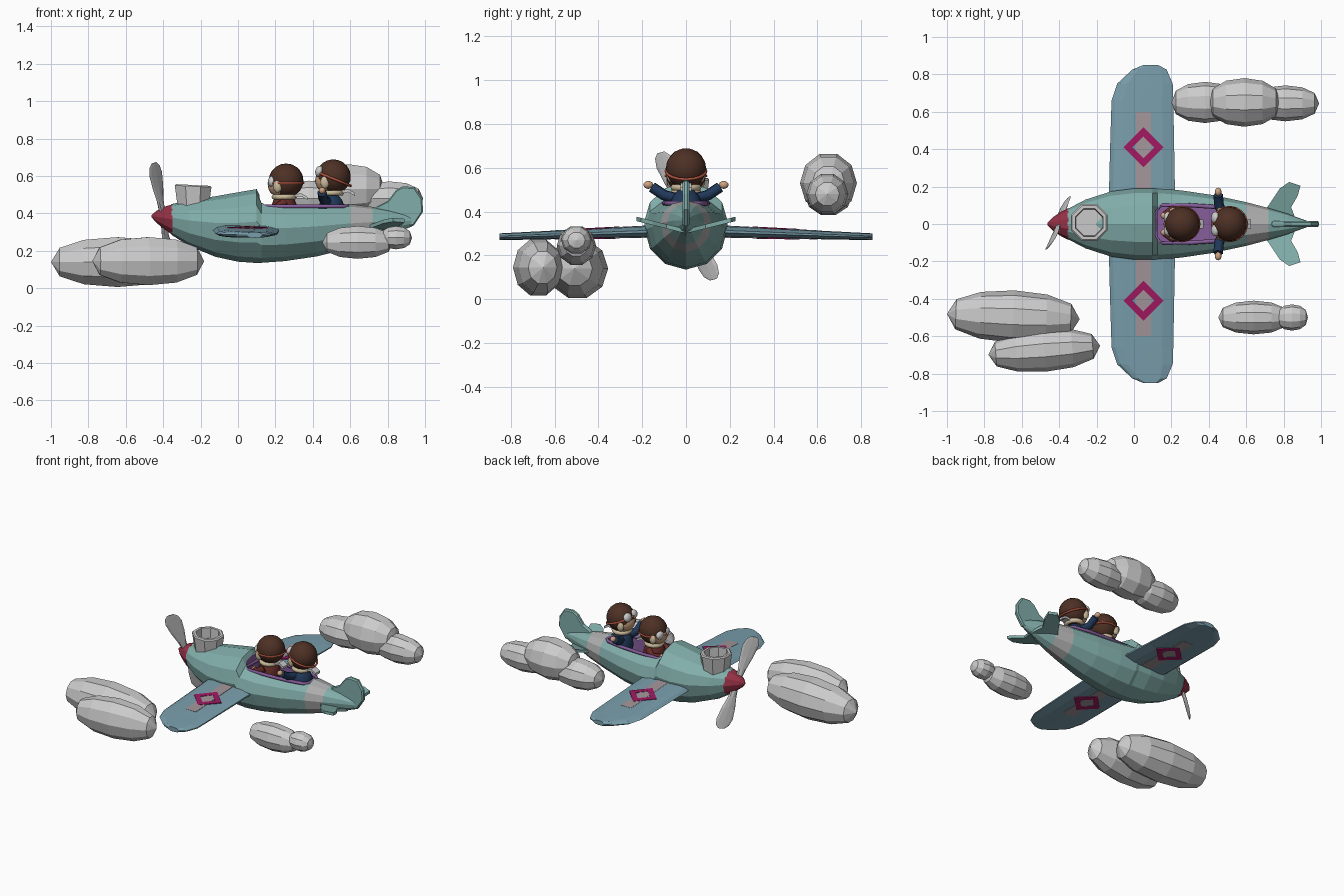
import bpy, bmesh
from math import sin, cos, pi
from mathutils import Vector as V, Matrix

if "Cube" in bpy.data.objects:
    bpy.data.objects.remove(bpy.data.objects["Cube"])

def mat(name, *c):
    m = bpy.data.materials.new(name)
    m.diffuse_color = (*c, 1)
    m.use_nodes = True
    m.node_tree.nodes["Principled BSDF"].inputs["Base Color"].default_value = m.diffuse_color
    return m

TEAL, WING = mat("teal", .22, .42, .40), mat("wing_blue", .19, .34, .41)
PINK, RED = mat("magenta", .35, .01, .12), mat("nose_red", .30, .03, .06)
STRIPE, PURPLE = mat("stripe", .36, .30, .32), mat("purple", .24, .11, .33)
BROWN, NAVY = mat("leather", .075, .03, .018), mat("navy", .015, .04, .10)
MAROON, SKIN = mat("maroon", .13, .025, .02), mat("skin", .60, .36, .22)
CREAM, STRAP = mat("cream", .60, .50, .33), mat("strap", .45, .09, .05)
GREY = mat("band_grey", .42, .42, .42)

def make(name, bm, m=None, smooth=False):
    bmesh.ops.recalc_face_normals(bm, faces=bm.faces)
    me = bpy.data.meshes.new(name)
    bm.to_mesh(me)
    bm.free()
    if smooth:
        for p in me.polygons:
            p.use_smooth = True
    o = bpy.data.objects.new(name, me)
    bpy.context.collection.objects.link(o)
    if m:
        me.materials.append(m)
    return o

def loft(name, rings, m=None, closed=False):
    """Skin a list of equal point rings; cap the ends unless the loft closes on itself."""
    bm = bmesh.new()
    vs = [[bm.verts.new(p) for p in r] for r in rings]
    n = len(vs[0])
    for a, b in zip(vs, vs[1:] + (vs[:1] if closed else [])):
        for i in range(n):
            bm.faces.new((a[i], a[(i + 1) % n], b[(i + 1) % n], b[i]))
    if not closed:
        bm.faces.new(vs[0])
        bm.faces.new(vs[-1])
    return make(name, bm, m)

def ball(name, loc, size, m, tilt=0, seg=20):
    bm = bmesh.new()
    bmesh.ops.create_uvsphere(bm, u_segments=seg, v_segments=seg // 2, radius=1,
        matrix=Matrix.Translation(loc) @ Matrix.Rotation(tilt, 4, 'Y') @ Matrix.Diagonal((*size, 1)))
    return make(name, bm, m, True)

def tube(name, pts, r, m, closed=False):
    c = bpy.data.curves.new(name, 'CURVE')
    c.dimensions, c.bevel_depth, c.bevel_resolution, c.use_fill_caps = '3D', r, 1, True
    s = c.splines.new('POLY')
    s.points.add(len(pts) - 1)
    for q, p in zip(s.points, pts):
        q.co = (*p, 1)
    s.use_cyclic_u = closed
    o = bpy.data.objects.new(name, c)
    bpy.context.collection.objects.link(o)
    c.materials.append(m)

# fuselage: x, top, bottom, half width
stations = [(-.355, .45, .285, .08), (-.26, .47, .225, .13), (-.12, .492, .168, .175), (.0, .513, .142, .19),
            (.10, .53, .135, .19), (.125, .475, .136, .19), (.25, .46, .145, .18), (.42, .457, .17, .155),
            (.60, .45, .215, .117), (.72, .435, .25, .085), (.82, .415, .288, .055), (.93, .385, .33, .015)]
rings = []
for x, t, b, w in stations:
    zm = b + .56 * (t - b)
    rings.append([(x, w * sin(k * pi / 6), zm + cos(k * pi / 6) * (t - zm if cos(k * pi / 6) > 0 else zm - b))
                  for k in range(12)])
fuselage = loft("fuselage", rings, TEAL)
fuselage.data.materials.append(GREY)
for p in fuselage.data.polygons:
    if .6 < p.center.x < .72:
        p.material_index = 1

# cockpit opening
outline = [(.14, -.10), (.30, -.10), (.45, -.09), (.56, -.07), (.585, -.045)]
outline = [(.115, -.07)] + outline
outline += [(x, -y) for x, y in reversed(outline)]
cutter = loft("cockpit_cutter", [[(x, y, z) for x, y in outline] for z in (.27, .8)], PURPLE)
cutter.hide_render = True
mod = fuselage.modifiers.new("cockpit", 'BOOLEAN')
mod.operation, mod.object, mod.solver, mod.material_mode = 'DIFFERENCE', cutter, 'EXACT', 'TRANSFER'
bpy.context.view_layer.objects.active = fuselage
bpy.ops.object.modifier_apply(modifier=mod.name)
bpy.data.objects.remove(cutter)
tube("cockpit_rim", [(x, y, .438) for x, y in outline], .011, PURPLE, True)

# spinner
loft("spinner", [[(x, r * cos(k * pi / 5), z + r * sin(k * pi / 5)) for k in range(10)]
     for x, r, z in ((-.462, .006, .385), (-.435, .035, .382), (-.39, .065, .375), (-.35, .086, .367))], RED)

# propeller blades
hub, chord, thick = V((-.40, 0, .375)), V((.60, .76, .20)), V((.78, -.62, 0))
for name, tip in (("upper_blade", V((-.05, -.115, .295))), ("lower_blade", V((.035, .125, -.285)))):
    loft(name, [[hub + tip * t + chord * (w * cos(k * pi / 4)) + thick * (.012 * (1.2 - t) * sin(k * pi / 4) + 0)
         for k in range(8)] for t, w in ((0, .015), (.3, .028), (.55, .046), (.8, .056), (.93, .045), (1, .022))])

# engine stack on the nose
loft("engine_stack", [[(-.24 + r * cos((k + .5) * pi / 4), .008 + r * sin((k + .5) * pi / 4),
     z - .05 * r * cos((k + .5) * pi / 4)) for k in range(8)]
     for r, z in ((.088, .42), (.098, .49), (.106, .545), (.098, .552), (.08, .552), (.076, .48))])

# wings with stripe and diamond markings on both faces
def wz(y): return .315 - .035 * y
def wh(y): return .03 - .017 * y
section = [(0, 0), (.06, .6), (.18, .95), (.5, 1), (.82, .85), (1, .2), (1, -.2), (.82, -.85), (.5, -1), (.18, -.95), (.06, -.6)]
for side, s in (("left", 1), ("right", -1)):
    loft(side + "_wing", [[(a + (b - a) * u, s * y, wz(y) + wh(y) * v) for u, v in section]
         for y, a, b in ((.12, -.135, .22), (.40, -.128, .215), (.66, -.12, .21), (.75, -.09, .207),
                         (.825, -.01, .175), (.85, .05, .13))], WING)
    loft(side + "_stripe", [[(x, s * y, wz(y) + d * (wh(y) + .001)) for x, d in ((.01, 1), (.09, 1), (.09, -1), (.01, -1))]
         for y in (.18, .6)], STRIPE)
    frame = []
    for k in range(4):
        c = []
        for r, d in ((.107, 1), (.107, -1), (.058, -1), (.058, 1)):
            y = .41 + r * sin(k * pi / 2)
            c.append((.05 + r * cos(k * pi / 2), s * y, wz(y) + d * (wh(y) + .003)))
        frame.append(c)
    loft(side + "_diamond", frame, PINK, True)
    # tailplane
    plan = [(.66, .03), (.72, .10), (.78, .19), (.83, .225), (.89, .205), (.875, .15), (.84, .09), (.87, .01)]
    loft(side + "_tailplane", [[(x, s * y, .31 + .25 * y + d) for x, y in plan] for d in (-.01, .01)], TEAL)

# tail fin
fin = [(.70, .39), (.74, .435), (.80, .465), (.845, .525), (.88, .545), (.945, .54), (.985, .48), (.99, .41), (.94, .335), (.86, .32)]
loft("tail_fin", [[(.88 + (x - .88) * f, y, .43 + (z - .43) * f) for x, z in fin]
     for y, f in ((-.015, .93), (-.007, 1), (.007, 1), (.015, .93))], TEAL)

# two aviators: torso, hooded head, face, goggles, collar, scarf
def aviator(name, x, z, coat, gz, tilt):
    ball(name + "_torso", (x - .01, 0, .41), (.072, .075, .10), coat)
    ball(name + "_cap", (x, 0, z), (.093, .092, .092), BROWN, tilt)
    ball(name + "_face", (x - .028, 0, z - .022), (.07, .072, .068), SKIN, tilt)
    tube(name + "_collar", [(x - .01 + .052 * cos(k * pi / 6), .055 * sin(k * pi / 6), z - .087) for k in range(12)], .016, CREAM, True)
    tube(name + "_strap", [(x + .092 * cos(k * pi / 8), .091 * sin(k * pi / 8), z - .012 - .15 * tilt * cos(k * pi / 8))
         for k in range(16)], .007, STRAP, True)
    for side, s in (("left", 1), ("right", -1)):
        ball(f"{name}_{side}_goggle", (x - .075, s * .033, z + gz), (.022, .033, .03), None, tilt)
        ball(f"{name}_{side}_ear_flap", (x - .045, s * .07, z - .03), (.024, .018, .034), CREAM)
    loft(name + "_scarf", [[(x + dx, y, zz + d) for y, d in ((-.025, -.008), (.025, -.008), (.025, .008), (-.025, .008))]
         for dx, zz in ((.03, z - .085), (.08, z - .075), (.115, z - .095))])

aviator("front_aviator", .257, .575, MAROON, -.005, 0)
aviator("rear_aviator", .51, .597, NAVY, .028, .25)
for side, s in (("left", 1), ("right", -1)):
    tube(f"rear_{side}_sleeve", [(.48, s * .04, .46), (.455, s * .10, .475), (.45, s * .155, .512)], .026, NAVY)
    ball(f"rear_{side}_hand", (.45, s * .172, .522), (.018, .022, .018), SKIN)
    tube(f"front_{side}_sleeve", [(.25, s * .06, .46), (.21, s * .082, .43), (.17, s * .05, .42)], .024, MAROON)
    ball(f"front_{side}_hand", (.16, s * .045, .425), (.018, .018, .018), SKIN)

# low-poly clouds: centre, half sizes, turn about z
puffs = [("left_cloud_large", (-.645, -.495, .14), (.355, .14, .14), -.04),
         ("left_cloud_small", (-.48, -.675, .145), (.30, .115, .135), .08),
         ("right_cloud_large", (.64, -.50, .245), (.19, .09, .092), 0),
         ("right_cloud_small", (.845, -.50, .27), (.085, .07, .065), 0),
         ("back_cloud_middle", (.59, .65, .53), (.195, .13, .14), 0),
         ("back_cloud_near", (.38, .65, .48), (.18, .11, .10), 0),
         ("back_cloud_far", (.81, .645, .48), (.18, .096, .096), 0)]
for name, loc, size, turn in puffs:
    bm = bmesh.new()
    bmesh.ops.create_uvsphere(bm, u_segments=10, v_segments=6, radius=1, matrix=Matrix.Rotation(pi / 2, 4, 'Y'))
    for v in bm.verts:
        r = (v.co.y ** 2 + v.co.z ** 2) ** .5
        if r > .01:
            v.co.y *= r ** -.2
            v.co.z *= r ** -.2
    bm.transform(Matrix.Translation(loc) @ Matrix.Rotation(turn, 4, 'Z') @ Matrix.Diagonal((*size, 1)))
    make(name, bm)
